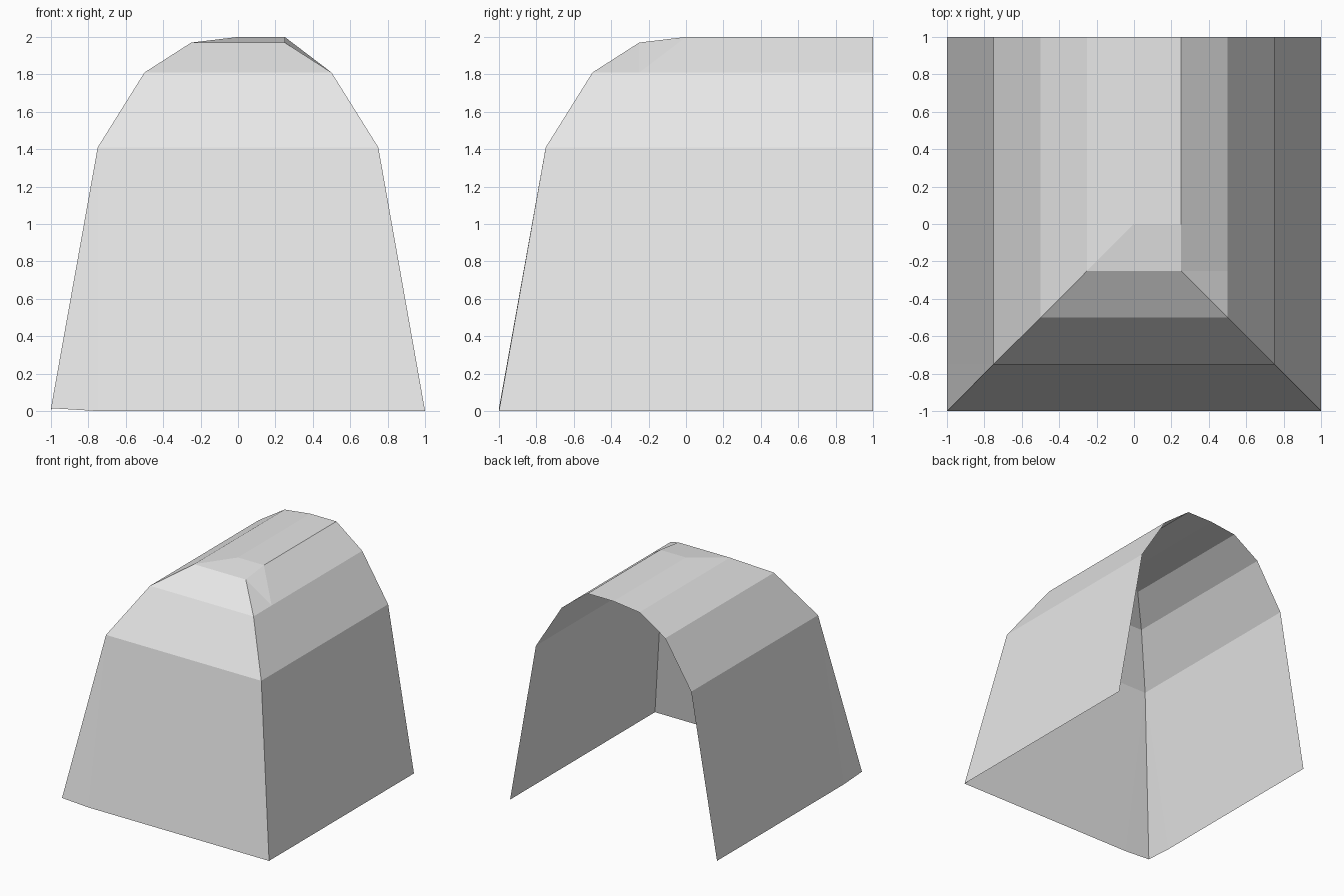
import bpy
import bmesh

# Remove the default cube
cube = bpy.data.objects.get("Cube")
if cube:
    bpy.data.objects.remove(cube, do_unlink=True)

STEP = 0.25
HEIGHTS = [2.0, 1.97, 1.81, 1.41, 0.0]   # crown to base, one per step outward


def height(i, j):
    """Height of the shell at grid column i and row j (both -4 to 4)."""
    if (i, j) == (-4, -4):
        return 0.015                      # slightly lifted front corner
    if i == 1 and j >= 0:
        return HEIGHTS[0]                 # raised shoulder beside the crown
    return HEIGHTS[max(abs(i), -j)]


# Plain grey material
grey = bpy.data.materials.new("plain_grey")
grey.use_nodes = True
colour = (0.8, 0.8, 0.8, 1.0)
grey.diffuse_color = colour
grey.node_tree.nodes["Principled BSDF"].inputs["Base Color"].default_value = colour

# Vaulted shell: hipped at the front, open at the back and underneath
bm = bmesh.new()
columns = range(-4, 5)
rows = [-4, -3, -2, -1, 0, 4]
grid = {(i, j): bm.verts.new((i * STEP, j * STEP, height(i, j)))
        for i in columns for j in rows}

for i in columns[:-1]:
    for j, k in zip(rows, rows[1:]):
        a, b, c, d = grid[i, j], grid[i + 1, j], grid[i + 1, k], grid[i, k]
        if j >= 0:                        # long barrel strips
            bm.faces.new((a, b, c, d))
        elif i < 0:                       # split along the hip on each side
            bm.faces.new((a, b, c))
            bm.faces.new((a, c, d))
        else:
            bm.faces.new((a, b, d))
            bm.faces.new((b, c, d))

mesh = bpy.data.meshes.new("vaulted_shell")
bm.to_mesh(mesh)
bm.free()
mesh.materials.append(grey)
shell = bpy.data.objects.new("vaulted_shell", mesh)
bpy.context.collection.objects.link(shell)
